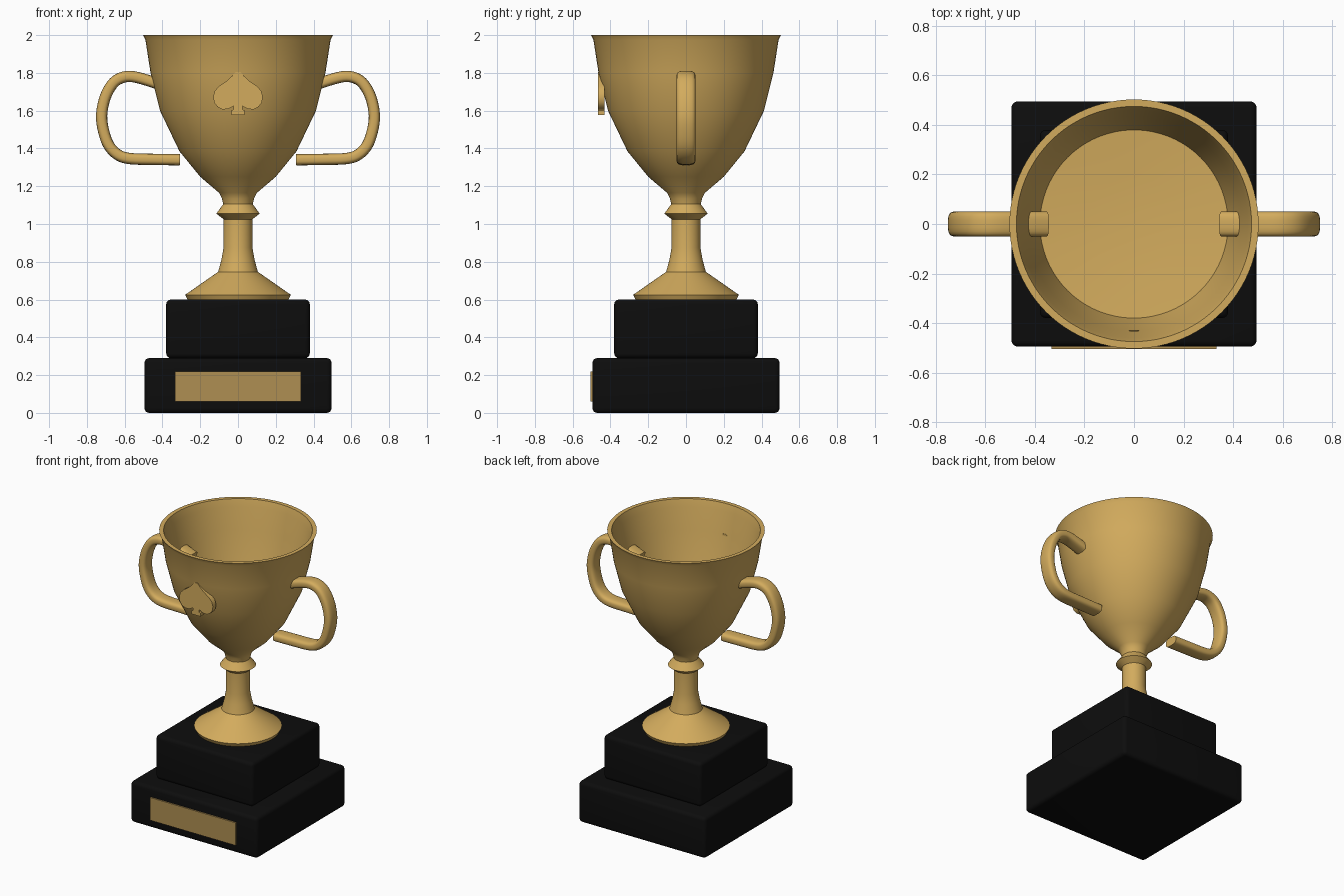
import bpy, bmesh, math
from mathutils import Vector

if "Cube" in bpy.data.objects:
    bpy.data.objects.remove(bpy.data.objects["Cube"])


def material(name, rgb):
    m = bpy.data.materials.new(name)
    m.diffuse_color = (*rgb, 1)
    m.use_nodes = True
    m.node_tree.nodes["Principled BSDF"].inputs["Base Color"].default_value = m.diffuse_color
    return m


GOLD = material("gold", (0.65, 0.41, 0.11))
PLATE = material("dull gold", (0.43, 0.275, 0.085))
BLACK = material("black", (0.004, 0.004, 0.004))


def finish(name, bm, mat, angle=30):
    bmesh.ops.recalc_face_normals(bm, faces=bm.faces)
    me = bpy.data.meshes.new(name)
    bm.to_mesh(me)
    bm.free()
    me.materials.append(mat)
    ob = bpy.data.objects.new(name, me)
    bpy.context.collection.objects.link(ob)
    bpy.ops.object.select_all(action='DESELECT')
    ob.select_set(True)
    bpy.context.view_layer.objects.active = ob
    bpy.ops.object.shade_smooth_by_angle(angle=math.radians(angle))
    return ob


def box(name, lo, hi, mat, bevel=0):
    bm = bmesh.new()
    bmesh.ops.create_cube(bm, size=1)
    for v in bm.verts:
        v.co = Vector([(a + b) / 2 + c * (b - a) for a, b, c in zip(lo, hi, v.co)])
    if bevel:
        bmesh.ops.bevel(bm, geom=bm.edges[:], offset=bevel, segments=4,
                        profile=0.5, affect='EDGES')
    return finish(name, bm, mat, 40)


def lathe(name, profile, mat, n=96):
    bm = bmesh.new()
    rings = []
    for r, z in profile:
        if r == 0:
            rings.append([bm.verts.new((0, 0, z))] * n)
        else:
            rings.append([bm.verts.new((r * math.cos(t), r * math.sin(t), z))
                          for t in (2 * math.pi * i / n for i in range(n))])
    for a, b in zip(rings, rings[1:]):
        for i in range(n):
            j = (i + 1) % n
            bm.faces.new(list(dict.fromkeys((a[i], a[j], b[j], b[i]))))
    return finish(name, bm, mat)


# Stepped plinth and name plate
box("plinth_lower", (-0.495, -0.495, 0), (0.495, 0.495, 0.29), BLACK, 0.025)
box("plinth_upper", (-0.38, -0.38, 0.29), (0.38, 0.38, 0.60), BLACK, 0.025)
box("front_plate", (-0.333, -0.505, 0.06), (0.333, -0.494, 0.22), PLATE)

# Foot, stem and bowl, with the hollow inside
lathe("cup", [
    (0, 0.595), (0.265, 0.595), (0.28, 0.625), (0.105, 0.747),
    (0.088, 0.81), (0.076, 0.875), (0.076, 1.025), (0.115, 1.055), (0.078, 1.105),
    (0.085, 1.135), (0.10, 1.165), (0.20, 1.25), (0.31, 1.385), (0.413, 1.60),
    (0.463, 1.80), (0.49, 1.975), (0.503, 2.0),
    (0.475, 2.0), (0.46, 1.95), (0.433, 1.80), (0.38, 1.60),
    (0.19, 1.585), (0, 1.58)], GOLD)

# Handles: rounded-rectangle section swept along a smooth path
PATH = [(0.308, 1.34), (0.44, 1.342), (0.57, 1.346), (0.635, 1.366), (0.683, 1.415),
        (0.711, 1.49), (0.722, 1.574), (0.705, 1.665), (0.667, 1.738),
        (0.62, 1.773), (0.556, 1.78), (0.45, 1.751), (0.355, 1.715)]


def smooth_path(pts, steps=4):
    p = [Vector(q) for q in pts]
    p = [2 * p[0] - p[1]] + p + [2 * p[-1] - p[-2]]
    out = []
    for a, b, c, d in zip(p, p[1:], p[2:], p[3:]):
        for k in range(steps):
            t = k / steps
            out.append(0.5 * (2 * b + (c - a) * t + (2 * a - 5 * b + 4 * c - d) * t * t
                              + (3 * b - a - 3 * c + d) * t ** 3))
    return out + [p[-2]]


def handle(name, side, n=20):
    bm = bmesh.new()
    pts = smooth_path(PATH)
    rings = []
    for i, p in enumerate(pts):
        d = (pts[min(i + 1, len(pts) - 1)] - pts[max(i - 1, 0)]).normalized()
        ring = []
        for k in range(n):
            t = 2 * math.pi * (k + 0.5) / n
            c, s = math.cos(t), math.sin(t)
            u = 0.030 * math.copysign(abs(c) ** 0.65, c)
            w = 0.050 * math.copysign(abs(s) ** 0.65, s)
            ring.append(bm.verts.new((side * (p.x + d.y * u), w, p.y - d.x * u)))
        rings.append(ring)
    for a, b in zip(rings, rings[1:]):
        for i in range(n):
            j = (i + 1) % n
            bm.faces.new((a[i], a[j], b[j], b[i]))
    bm.faces.new(rings[0])
    bm.faces.new(rings[-1])
    return finish(name, bm, GOLD, 40)


handle("handle_right", 1)
handle("handle_left", -1)

# Spade emblem: half outline mirrored, then extruded
HALF = [(0.012, 1.806), (0.03, 1.785), (0.06, 1.757), (0.10, 1.73), (0.123, 1.705),
        (0.131, 1.675), (0.127, 1.645), (0.11, 1.62), (0.085, 1.607), (0.055, 1.608),
        (0.024, 1.624), (0.024, 1.606), (0.034, 1.602), (0.034, 1.578)]
outline = HALF + [(-x, z) for x, z in reversed(HALF)]
bm = bmesh.new()
face = bm.faces.new([bm.verts.new((x, -0.467, z)) for x, z in outline])
back = bmesh.ops.extrude_face_region(bm, geom=[face])
bmesh.ops.translate(bm, vec=(0, 0.036, 0),
                    verts=[g for g in back["geom"] if isinstance(g, bmesh.types.BMVert)])
finish("spade_emblem", bm, GOLD)
